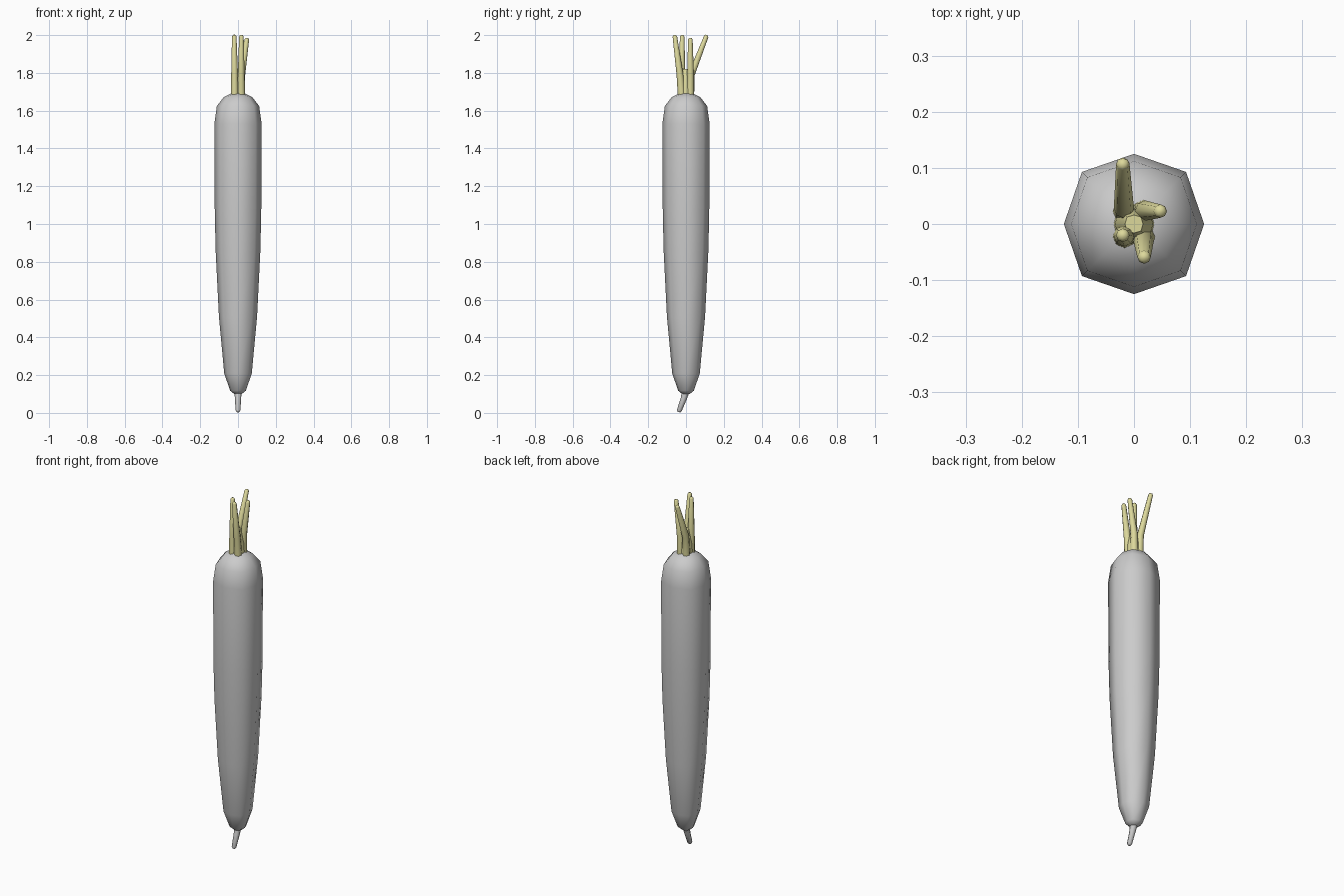
import bpy, bmesh, math
from mathutils import Vector

if "Cube" in bpy.data.objects:
    bpy.data.objects.remove(bpy.data.objects["Cube"])

leaf = bpy.data.materials.new("stem_green")
leaf.diffuse_color = (0.72, 0.69, 0.33, 1)
leaf.use_nodes = True
leaf.node_tree.nodes["Principled BSDF"].inputs["Base Color"].default_value = leaf.diffuse_color


def tube(name, stations, diag=1.0, mat=None, level=False, angle=60):
    """Eight-sided skin through stations of (x, y, z, radius), capped at both ends."""
    bm = bmesh.new()
    pts = [Vector(s[:3]) for s in stations]
    rings = []
    for i, p in enumerate(pts):
        d = pts[min(i + 1, len(pts) - 1)] - pts[max(i - 1, 0)]
        if level:
            d = Vector((0, 0, 1))
        q = Vector((0, 0, 1)).rotation_difference(d)
        ring = []
        for k in range(8):
            a = k * math.pi / 4
            r = stations[i][3] * (diag if k % 2 else 1)
            ring.append(bm.verts.new(p + q @ Vector((r * math.cos(a), r * math.sin(a), 0))))
        rings.append(ring)
    for lo, hi in zip(rings, rings[1:]):
        for k in range(8):
            n = (k + 1) % 8
            bm.faces.new((lo[k], lo[n], hi[n], hi[k]))
    bm.faces.new(rings[0][::-1])
    bm.faces.new(rings[-1])
    me = bpy.data.meshes.new(name)
    bm.to_mesh(me)
    bm.free()
    ob = bpy.data.objects.new(name, me)
    bpy.context.collection.objects.link(ob)
    if mat:
        me.materials.append(mat)
    bpy.ops.object.select_all(action='DESELECT')
    ob.select_set(True)
    bpy.context.view_layer.objects.active = ob
    bpy.ops.object.shade_smooth_by_angle(angle=math.radians(angle))
    return ob


# Root body: long taper with rounded shoulders
body = [(0.10, 0.020), (0.118, 0.042), (0.21, 0.073), (0.51, 0.101), (0.85, 0.118),
        (1.06, 0.123), (1.53, 0.125), (1.625, 0.112), (1.672, 0.075), (1.692, 0.035)]
tube("root_body", [(0, 0, z, r) for z, r in body], diag=1.05, level=True)

# Thin root tail, bent towards the front
tube("root_tail", [(0, -0.037, 0.004, 0.007), (0, -0.0355, 0.013, 0.013),
                   (0, -0.012, 0.075, 0.016), (0, 0, 0.12, 0.021)])

# Fused stalk base
tube("stalk_base", [(0, 0, 1.67, 0.037), (0, 0, 1.74, 0.034), (0, 0, 1.82, 0.016)],
     diag=1.1, mat=leaf, level=True)

# Four cut leaf stems: base offset, split point, tip
stems = {
    "stem_back_left": ((-0.017, 0.022, 1.67), (-0.018, 0.028, 1.79), (-0.02, 0.110, 2.0)),
    "stem_back_right": ((0.017, 0.022, 1.67), (0.020, 0.024, 1.79), (0.048, 0.023, 1.985)),
    "stem_front_right": ((0.017, -0.022, 1.67), (0.017, -0.032, 1.79), (0.018, -0.060, 2.0)),
    "stem_front_left": ((-0.017, -0.022, 1.67), (-0.018, -0.022, 1.79), (-0.02, -0.020, 2.0)),
}
for name, (base, split, tip) in stems.items():
    b, s, t = Vector(base), Vector(split), Vector(tip)
    u = (t - s).normalized()
    tube(name, [(*b, 0.021), (*s, 0.018), (*(t - u * 0.008), 0.012), (*t, 0.007)], mat=leaf)
